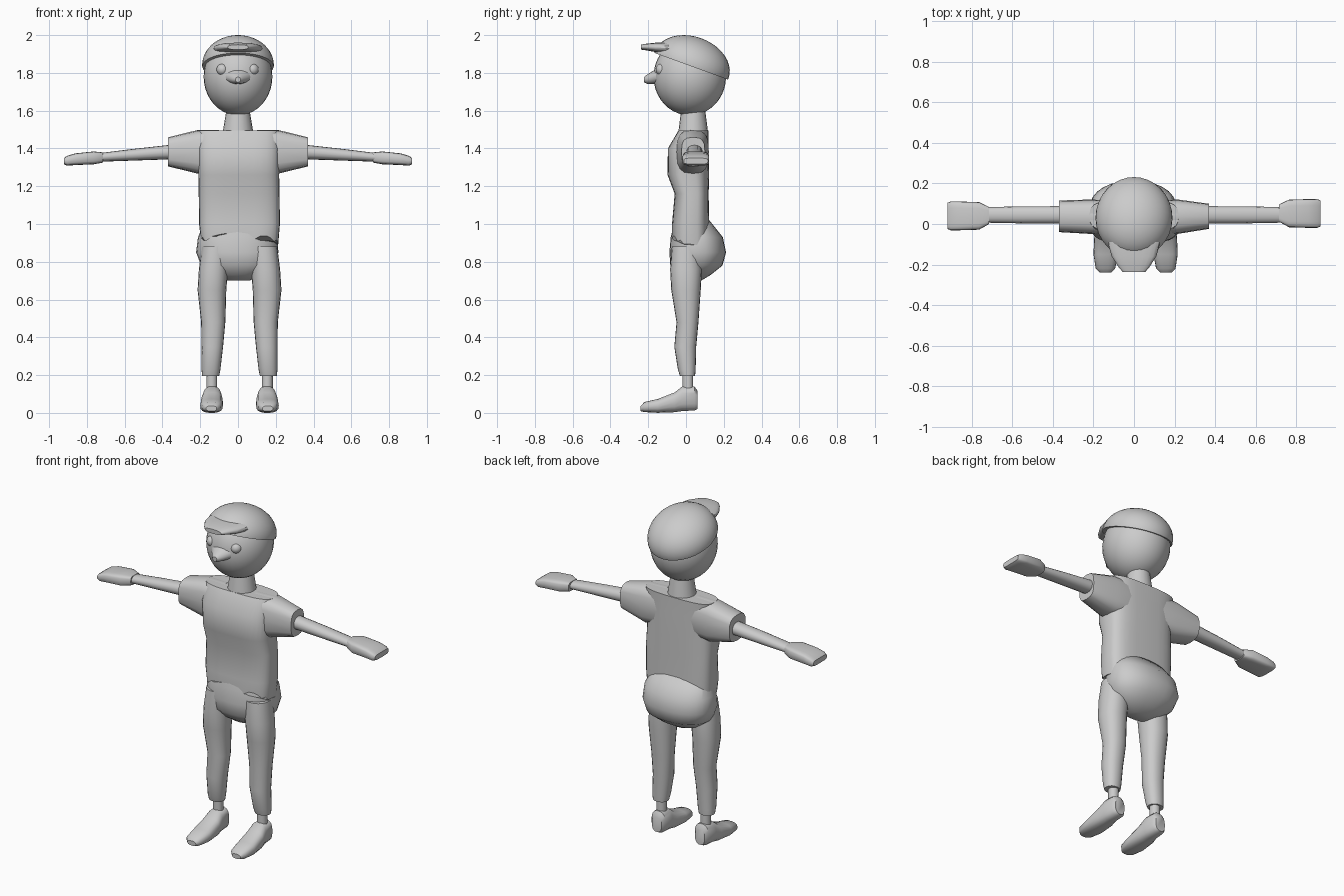
import bpy, bmesh, math, random
from mathutils import Matrix, Vector

random.seed(4)


def finish(name, bm, angle=40):
    bmesh.ops.recalc_face_normals(bm, faces=bm.faces)
    me = bpy.data.meshes.new(name)
    bm.to_mesh(me)
    bm.free()
    ob = bpy.data.objects.new(name, me)
    bpy.context.collection.objects.link(ob)
    bpy.ops.object.select_all(action='DESELECT')
    ob.select_set(True)
    bpy.context.view_layer.objects.active = ob
    bpy.ops.object.shade_smooth_by_angle(angle=math.radians(angle))
    return ob


def loft(name, axis, rings, n=20, power=2.0, side=1, shift=0.0, jitter=None, angle=40):
    """Skin rings (t, centre_u, centre_v, radius_u, radius_v) along an axis."""
    bm = bmesh.new()
    loops = []
    for i, (t, cu, cv, ru, rv) in enumerate(rings):
        loop = []
        for k in range(n):
            a = 2 * math.pi * k / n
            c, s = math.cos(a), math.sin(a)
            u = cu + ru * math.copysign(abs(c) ** (2 / power), c)
            v = cv + rv * math.copysign(abs(s) ** (2 / power), s)
            w = t + (jitter(a) if jitter and i == 0 else 0)
            x, y, z = {'x': (w, u, v), 'y': (u, w, v), 'z': (u, v, w)}[axis]
            loop.append(bm.verts.new((x * side + shift, y, z)))
        loops.append(loop)
    for a, b in zip(loops, loops[1:]):
        for k in range(n):
            m = (k + 1) % n
            bm.faces.new((a[k], a[m], b[m], b[k]))
    bm.faces.new(loops[0])
    bm.faces.new(loops[-1])
    return finish(name, bm, angle)


def ball(name, centre, radii, u=24, v=16):
    bm = bmesh.new()
    bmesh.ops.create_uvsphere(bm, u_segments=u, v_segments=v, radius=1)
    bmesh.ops.transform(bm, verts=bm.verts,
                        matrix=Matrix.Translation(centre) @ Matrix.Diagonal((*radii, 1)))
    return finish(name, bm)


# Head, eyes and nose
ball("head", (0, 0.02, 1.78), (0.182, 0.192, 0.205), 32, 20)
for x, label in ((-0.082, "left"), (0.078, "right")):
    ball(label + "_eye", (x, -0.126, 1.817), (0.032, 0.034, 0.032), 16, 10)
loft("nose", 'y', [(-0.12, 0, 1.785, 0.10, 0.06), (-0.165, 0, 1.778, 0.06, 0.038),
                   (-0.205, 0, 1.767, 0.03, 0.025), (-0.222, 0, 1.764, 0.014, 0.014)], 16)

# Cap: tilted half dome
bm = bmesh.new()
bmesh.ops.create_uvsphere(bm, u_segments=32, v_segments=20, radius=1)
bmesh.ops.bisect_plane(bm, geom=bm.verts[:] + bm.edges[:] + bm.faces[:],
                       plane_co=(0, 0, -0.05), plane_no=(0, 0, -1), clear_outer=True)
bmesh.ops.holes_fill(bm, edges=[e for e in bm.edges if e.is_boundary])
bmesh.ops.transform(bm, verts=bm.verts,
                    matrix=Matrix.Translation((0, 0.03, 1.842))
                    @ Matrix.Rotation(math.radians(-20), 4, 'X')
                    @ Matrix.Diagonal((0.19, 0.208, 0.15, 1)))
finish("cap", bm)

# Cap brim
loft("cap_brim", 'y', [(-0.237, 0, 1.936, 0.055, 0.013), (-0.215, 0, 1.937, 0.075, 0.017),
                       (-0.16, 0, 1.935, 0.11, 0.025), (-0.09, 0, 1.93, 0.13, 0.03)], 20, 2.6)

# Neck
loft("neck", 'z', [(1.46, 0, 0.038, 0.085, 0.082), (1.60, 0, 0.038, 0.062, 0.064)], 20)


# Shirt body with a ragged hem
def hem(a):
    return 0.03 * max(0, -math.sin(a)) + random.uniform(-0.022, 0.022)


loft("shirt", 'z', [(0.905, 0.008, 0.024, 0.205, 0.098), (1.0, 0.008, 0.024, 0.214, 0.098),
                    (1.16, 0.006, 0.030, 0.214, 0.090), (1.26, 0.004, 0.012, 0.214, 0.110),
                    (1.40, 0.002, 0.012, 0.218, 0.108), (1.495, 0, 0.040, 0.22, 0.080)],
     32, 3.2, jitter=hem)

# Pelvis bulging out at the back
loft("pelvis", 'z', [(0.70, 0, 0.04, 0.06, 0.04), (0.73, 0, 0.045, 0.13, 0.085),
                     (0.78, 0, 0.055, 0.195, 0.138), (0.85, -0.004, 0.062, 0.218, 0.15),
                     (0.93, -0.002, 0.057, 0.21, 0.138), (1.03, 0, 0.03, 0.17, 0.085)],
     28, 2.3, angle=60)

# Limbs, one pass per side
for side, label, dy in ((-1, "left", 0.0), (1, "right", 0.012)):
    ry = 0.078 if side < 0 else 0.062
    loft(label + "_sleeve", 'x', [(0.10, 0.03, 1.385, 0.085, 0.112), (0.215, 0.036, 1.382, 0.085, 0.115),
                                  (0.37, 0.038, 1.382, ry, 0.077)], 16, 3, side)
    loft(label + "_arm", 'x', [(0.34, 0.045, 1.382, 0.043, 0.039), (0.55, 0.045, 1.367, 0.042, 0.031),
                               (0.75, 0.045, 1.351, 0.038, 0.022)], 16, 2.2, side)
    loft(label + "_hand", 'x', [(0.715, 0.042 + dy, 1.352, 0.042, 0.027), (0.765, 0.04 + dy, 1.35, 0.068, 0.034),
                                (0.86, 0.04 + dy, 1.343, 0.071, 0.031), (0.905, 0.04 + dy, 1.335, 0.071, 0.026),
                                (0.922, 0.04 + dy, 1.333, 0.064, 0.016)], 20, 4, side)
    loft(label + "_leg", 'z', [(0.195, 0.153, 0.008, 0.045, 0.04), (0.23, 0.151, 0.004, 0.050, 0.047),
                               (0.35, 0.144, -0.004, 0.057, 0.058), (0.48, 0.139, 0.008, 0.064, 0.058),
                               (0.65, 0.146, 0.0, 0.076, 0.078), (0.76, 0.138, 0.0, 0.077, 0.084),
                               (0.88, 0.125, 0.0, 0.075, 0.075)], 20, 2.2, side, 0.008)
    loft(label + "_ankle", 'z', [(0.12, 0.147, 0.01, 0.029, 0.029), (0.21, 0.147, 0.01, 0.029, 0.029)],
         14, 2, side, 0.008)
    loft(label + "_shoe", 'y', [(-0.24, 0.149, 0.023, 0.028, 0.014), (-0.22, 0.149, 0.031, 0.048, 0.027),
                                (-0.15, 0.148, 0.037, 0.060, 0.037), (-0.06, 0.146, 0.056, 0.058, 0.053),
                                (-0.02, 0.145, 0.075, 0.050, 0.066), (0.045, 0.144, 0.076, 0.046, 0.064),
                                (0.062, 0.144, 0.068, 0.032, 0.048)], 18, 2.6, side, 0.008)
